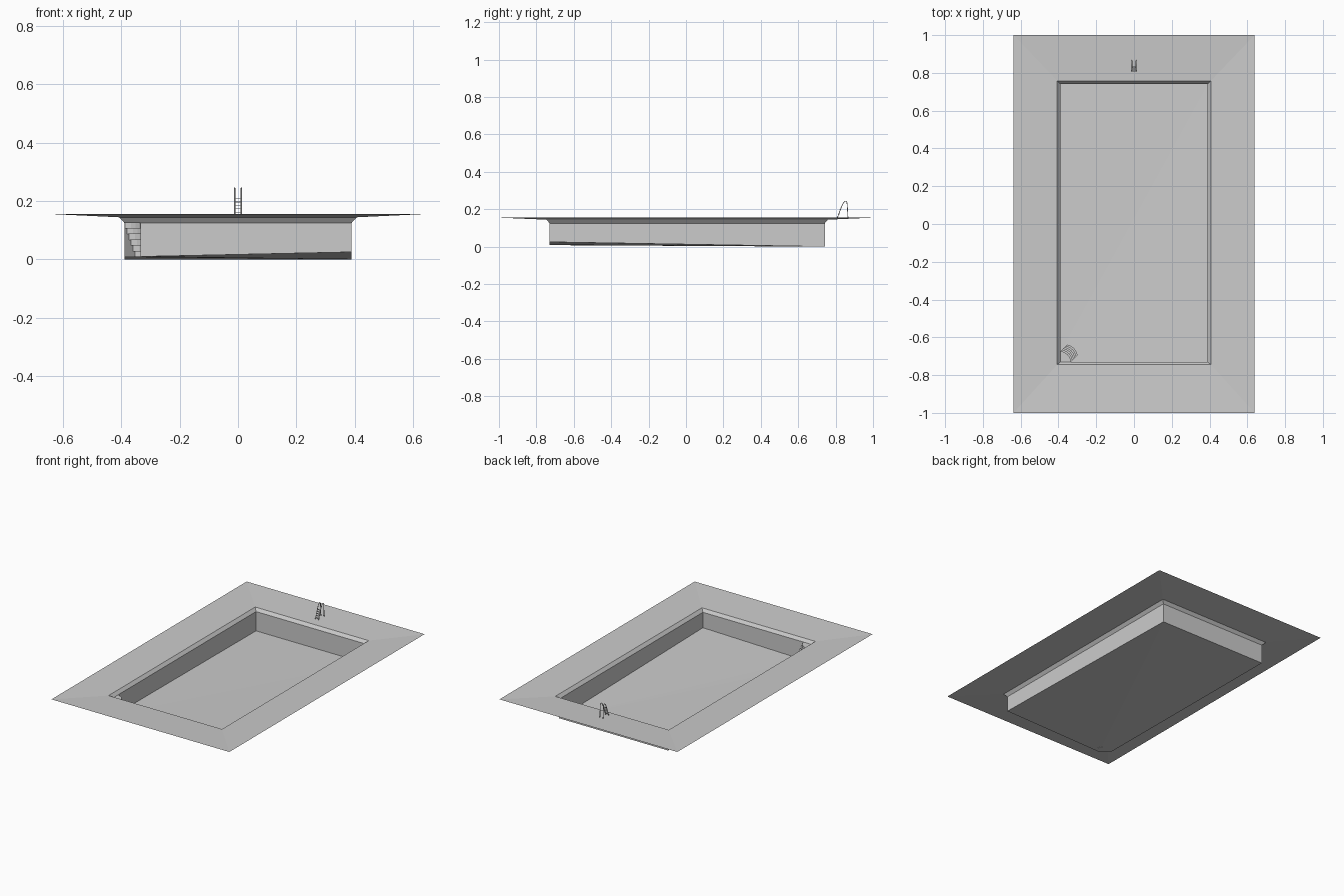
import bpy, bmesh, math
from mathutils import Vector

if "Cube" in bpy.data.objects:
    bpy.data.objects.remove(bpy.data.objects["Cube"])


def make(name, verts, faces):
    me = bpy.data.meshes.new(name)
    me.from_pydata([tuple(v) for v in verts], [], faces)
    ob = bpy.data.objects.new(name, me)
    bpy.context.collection.objects.link(ob)
    return ob


def rect(x, y0, y1, z):
    return [(-x, y0, z), (x, y0, z), (x, y1, z), (-x, y1, z)]


def ring(name, outer, inner):
    return make(name, outer + inner,
                [(i, (i + 1) % 4, 4 + (i + 1) % 4, 4 + i) for i in range(4)])


# deck dips gently toward the pool, then a bevelled rim
rim_top = rect(.407, -.745, .758, .144)
ring("deck", rect(.638, -1, 1, .155), rim_top)
ring("rim_bevel", rim_top, rect(.39, -.73, .742, .125))


# basin: sloped floor, walls, one corner cut open for the steps
def floor_z(x, y):
    front = (.742 - y) / 1.472
    return front * (.008 + .017 * (x + .39) / .78)


plan = [(-.335, -.73), (.39, -.73), (.39, .742), (-.39, .742), (-.39, -.675)]
low = [(x, y, floor_z(x, y)) for x, y in plan]
high = [(x, y, .125) for x, y in plan]
make("basin", low + high, [(0, 1, 2), (0, 2, 4), (2, 3, 4)] +
     [(i, i + 1, i + 6, i + 5) for i in range(4)])

# corner steps: bowed treads and risers going down along the diagonal
along = Vector((1, 1, 0)).normalized()
across = Vector((1, -1, 0)).normalized()
start = Vector((-.3625, -.7025, 0))
STEPS, SEG, HALF = 6, 4, .039
RISE, RUN = (.125 - .008) / STEPS, .0095


def bow(dist, z):
    pts = []
    for i in range(SEG + 1):
        t = 2 * i / SEG - 1
        p = start + across * (t * HALF) + along * (dist + .012 * (1 - t * t))
        pts.append(p + Vector((0, 0, z)))
    return pts


rows = [[start - across * HALF + Vector((0, 0, .125))] +
        [Vector((-.39, -.73, .125))] * (SEG - 1) +
        [start + across * HALF + Vector((0, 0, .125))]]
for k in range(STEPS):
    z = .125 - k * RISE
    rows += [bow(k * RUN + .004, z), bow(k * RUN + .004, z - RISE)]
verts = [p for r in rows for p in r]
n = SEG + 1
faces = [(r * n + i, r * n + i + 1, (r + 1) * n + i + 1, (r + 1) * n + i)
         for r in range(len(rows) - 1) for i in range(SEG)]
# closed sides under the treads
for col in (0, SEG):
    base = len(verts)
    verts.append(Vector((rows[0][col].x, rows[0][col].y, .008)))
    faces.append(tuple([base] + [r * n + col for r in range(len(rows))]))
steps = make("corner_steps", verts, faces)
bm = bmesh.new()
bm.from_mesh(steps.data)
bmesh.ops.remove_doubles(bm, verts=bm.verts, dist=1e-6)
bmesh.ops.recalc_face_normals(bm, faces=bm.faces)
bm.to_mesh(steps.data)
bm.free()

# ladder rails
path = [(.809, .153), (.832, .215), (.842, .235), (.853, .244),
        (.860, .239), (.862, .225), (.866, .153)]
for side, name in ((-1, "left_rail"), (1, "right_rail")):
    cu = bpy.data.curves.new(name, 'CURVE')
    cu.dimensions = '3D'
    cu.bevel_depth = .0023
    cu.bevel_resolution = 1
    cu.use_fill_caps = True
    sp = cu.splines.new('POLY')
    sp.points.add(len(path) - 1)
    for p, (y, z) in zip(sp.points, path):
        p.co = (side * .0115, y, z, 1)
    bpy.context.collection.objects.link(bpy.data.objects.new(name, cu))

# ladder rungs
for k in range(5):
    t = (k + .6) / 5.2
    bpy.ops.mesh.primitive_cube_add(
        size=1, location=(0, .809 + .023 * t, .155 + .06 * t))
    rung = bpy.context.object
    rung.name = f"rung_{k + 1}"
    rung.scale = (.023, .007, .002)
